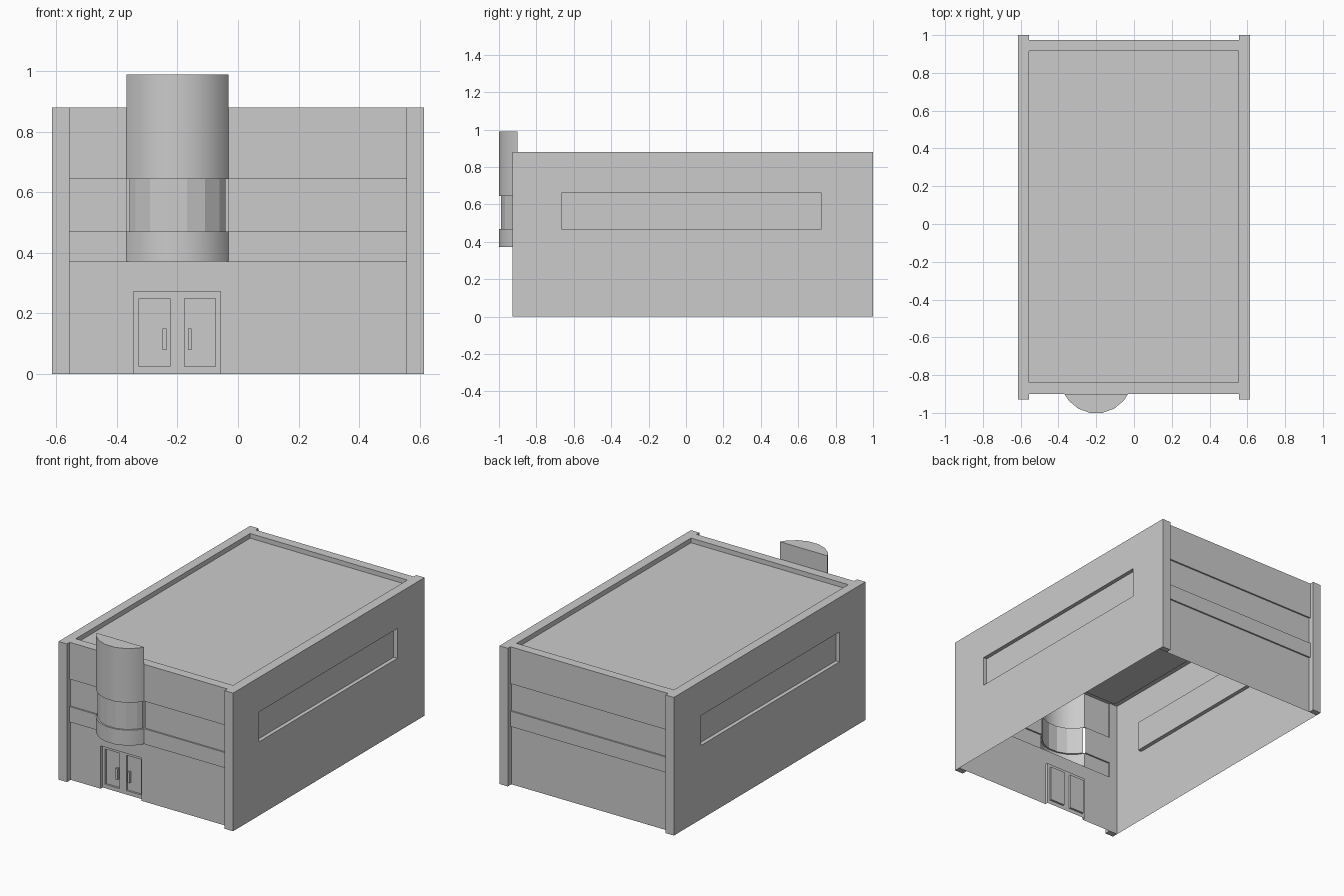
import bpy
import bmesh
import math

if "Cube" in bpy.data.objects:
    bpy.data.objects.remove(bpy.data.objects["Cube"], do_unlink=True)

# Main dimensions
WALL_X, FIN_X = 0.615, 0.556
FRONT, BACK = -0.90, 0.974
TOP = 0.88
STEP = 0.01
LEDGE, BAND_LOW, BAND_HIGH = 0.372, 0.47, 0.645

grey = bpy.data.materials.new("concrete_grey")
grey.use_nodes = True
COLOUR = (0.6, 0.6, 0.6, 1)
grey.diffuse_color = COLOUR
grey.node_tree.nodes["Principled BSDF"].inputs["Base Color"].default_value = COLOUR


def finish(name, bm, mirror=False):
    mesh = bpy.data.meshes.new(name)
    bm.to_mesh(mesh)
    bm.free()
    mesh.materials.append(grey)
    obj = bpy.data.objects.new(name, mesh)
    bpy.context.collection.objects.link(obj)
    if mirror:
        obj.modifiers.new("mirror", "MIRROR")
    return obj


def box(bm, x0, x1, y0, y1, z0, z1):
    verts = bmesh.ops.create_cube(bm, size=1)["verts"]
    for v in verts:
        v.co = (x1 if v.co.x > 0 else x0, y1 if v.co.y > 0 else y0, z1 if v.co.z > 0 else z0)


def corners(u0, u1, v0, v1):
    return [(u0, v0), (u1, v0), (u1, v1), (u0, v1)]


def frame(bm, place, outer, inner, d0, d1, back=True):
    """Flat surround at depth d0 with an opening sunk to depth d1."""
    o, n = corners(*outer), corners(*inner)
    for i in range(4):
        j = (i + 1) % 4
        if i == 0 and outer[2] == inner[2]:
            continue  # opening reaches the floor
        for ring in ([(o[i], d0), (o[j], d0), (n[j], d0), (n[i], d0)],
                     [(n[i], d0), (n[j], d0), (n[j], d1), (n[i], d1)]):
            bm.faces.new([bm.verts.new(place(*p, d)) for p, d in ring])
    if back:
        bm.faces.new([bm.verts.new(place(*p, d1)) for p in n])


def sheet(bm, path, profile):
    """Sweep an (inset, height) profile along a plan path that depends on the inset."""
    rows = [[bm.verts.new((x, y, z)) for x, y in path(d)] for d, z in profile]
    for low, high in zip(rows, rows[1:]):
        for i in range(len(low) - 1):
            bm.faces.new((low[i], low[i + 1], high[i + 1], high[i]))
    return rows


def front_place(u, v, d):
    return (u, FRONT + d, v)


# Stepped band profile shared by the walls and the tower
BANDS = [(0, LEDGE), (0, BAND_LOW), (STEP, BAND_LOW), (STEP, BAND_HIGH), (0, BAND_HIGH)]
UPPER = [(STEP, LEDGE)] + BANDS + [(0, TOP)]

# Curved tower plan: part of an 18-sided drum
CX, HALF = -0.2, 0.168
RADIUS = 0.191
CY = -1 + RADIUS * math.cos(math.radians(10))


def tower_path(d):
    r = RADIUS - d
    arc = [(CX + r * math.sin(math.radians(a)), CY - r * math.cos(math.radians(a)))
           for a in range(-50, 51, 20)]
    return [(CX - HALF + d, FRONT)] + arc + [(CX + HALF - d, FRONT)]


bm = bmesh.new()
TOWER_TOP = 0.99
rows = sheet(bm, tower_path, BANDS + [(0, TOWER_TOP)])
bm.faces.new(rows[-1])
left, right = CX - HALF, CX + HALF
inner_edge = [bm.verts.new((x, FRONT + STEP, LEDGE)) for x in (left, right)]
bm.faces.new([inner_edge[0], inner_edge[1]] + rows[0][::-1])
low_back = [bm.verts.new((x, FRONT, TOP)) for x in (right, left)]
bm.faces.new(low_back + [rows[-1][0], rows[-1][-1]])
bm.normal_update()
for f in bm.faces:
    z = f.calc_center_median().z
    f.smooth = not BAND_LOW < z < BAND_HIGH
for e in bm.edges:
    e.smooth = len(e.link_faces) == 2 and e.calc_face_angle() < math.radians(30)
finish("entrance_tower", bm)

# Upper front wall on each side of the tower
bm = bmesh.new()
for x0, x1 in ((-FIN_X, left), (right, FIN_X)):
    sheet(bm, lambda d: [(x0, FRONT + d), (x1, FRONT + d)], UPPER)
finish("front_wall_upper", bm)

# Lower front wall with the doorway
DOOR = (-0.345, -0.057, 0, 0.273)
DOOR_DEPTH = 0.03
bm = bmesh.new()
frame(bm, front_place, (-FIN_X, FIN_X, 0, LEDGE), DOOR, STEP, DOOR_DEPTH, back=False)
finish("front_wall_lower", bm)

# Double doors with sunken panels
middle = (DOOR[0] + DOOR[1]) / 2
bm = bmesh.new()
for sign in (-1, 1):
    half = sorted((middle, middle + sign * 0.144))
    panel = sorted((middle + sign * 0.024, middle + sign * 0.126))
    frame(bm, front_place, (*half, 0, DOOR[3]), (*panel, 0.025, 0.25),
          DOOR_DEPTH, DOOR_DEPTH + 0.012)
finish("double_doors", bm)

# Door handles
bm = bmesh.new()
for sign in (-1, 1):
    x = middle + sign * 0.042
    y = FRONT + DOOR_DEPTH
    box(bm, x - 0.006, x + 0.006, y - 0.006, y + 0.012, 0.08, 0.15)
finish("door_handles", bm)

# Back wall with the same stepped bands
bm = bmesh.new()
sheet(bm, lambda d: [(FIN_X, BACK - d), (-FIN_X, BACK - d)], [(STEP, 0)] + UPPER)
finish("back_wall", bm)

# Side walls with long sunken windows
Y0, Y1 = FRONT + STEP, BACK - STEP
bm = bmesh.new()
frame(bm, lambda u, v, d: (WALL_X - d, u, v), (Y0, Y1, 0, TOP),
      (-0.665, 0.725, 0.47, 0.66), 0, 0.025)
finish("side_walls", bm, mirror=True)

# Corner fins
bm = bmesh.new()
for y0, y1 in ((-0.928, Y0), (Y1, 1)):
    box(bm, FIN_X, WALL_X, y0, y1, 0, TOP)
finish("corner_fins", bm, mirror=True)

# Parapet and sunken roof
bm = bmesh.new()
frame(bm, lambda u, v, d: (u, v, TOP - d), (-WALL_X, WALL_X, FRONT, BACK),
      (-0.555, 0.553, -0.84, 0.915), 0, 0.03)
finish("roof", bm)
